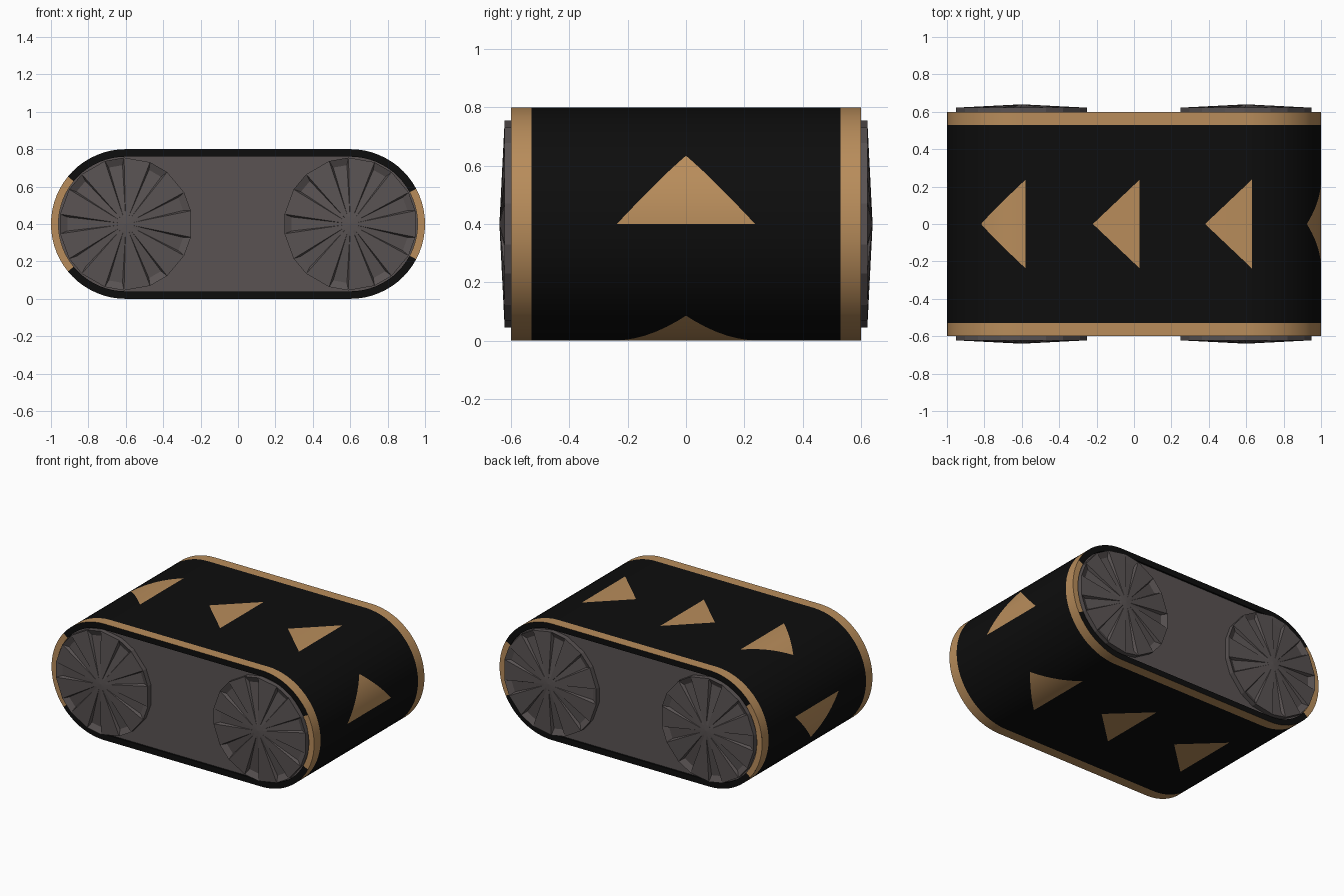
import bpy, bmesh, math
from mathutils import Vector

if "Cube" in bpy.data.objects:
    bpy.data.objects.remove(bpy.data.objects["Cube"])

R, HALF, W, BAND, LIP = 0.4, 0.6, 0.6, 0.53, 0.04
ARC = math.pi * R
S0 = -ARC                       # start of the loop: lower right, running up
LENGTH = 2 * ARC + 4 * HALF
STEPS = 32


def material(name, rgb):
    m = bpy.data.materials.new(name)
    m.use_nodes = True
    m.diffuse_color = (*rgb, 1)
    b = m.node_tree.nodes["Principled BSDF"]
    b.inputs["Base Color"].default_value = (*rgb, 1)
    b.inputs["Roughness"].default_value = 0.8
    return m


black = material("black_rubber", (0.004, 0.004, 0.004))
tan = material("tan_paint", (0.48, 0.265, 0.105))
grey = material("warm_grey_metal", (0.10, 0.086, 0.086))


def finish(bm, name, mats, smooth=False):
    bmesh.ops.recalc_face_normals(bm, faces=bm.faces[:])
    me = bpy.data.meshes.new(name)
    bm.to_mesh(me)
    bm.free()
    ob = bpy.data.objects.new(name, me)
    bpy.context.collection.objects.link(ob)
    for m in mats:
        me.materials.append(m)
    if smooth:
        bpy.ops.object.select_all(action='DESELECT')
        ob.select_set(True)
        bpy.context.view_layer.objects.active = ob
        bpy.ops.object.shade_smooth_by_angle(angle=math.radians(30))
    return ob


def wrap(s, y, r=R):
    """Point on the rounded loop at running length s."""
    if s <= 0:
        a, cx = math.pi / 2 + s / R, HALF
    elif s <= 2 * HALF:
        return Vector((HALF - s, y, R + r))
    elif s <= 2 * HALF + ARC:
        a, cx = math.pi / 2 + (s - 2 * HALF) / R, -HALF
    else:
        return Vector((s - 3 * HALF - ARC, y, R - r))
    return Vector((cx + r * math.cos(a), y, R + r * math.sin(a)))


stations = [S0 + ARC * i / STEPS for i in range(STEPS + 1)]
stations += [2 * HALF + ARC * i / STEPS for i in range(STEPS + 1)]
stations.append(S0 + LENGTH)

# Belt: a flat strip is cut along the arrows, coloured, then wrapped
ARROWS = (-1.24, -0.628, -0.03, 0.57, 1.18, 1.78, 2.48, 3.07)
A_LEN, A_HALF = 0.25, 0.237
bm = bmesh.new()
rows = [[bm.verts.new((s, y, 0)) for y in (-W, -BAND, BAND, W)] for s in stations]
for p, q in zip(rows, rows[1:]):
    for j in range(3):
        bm.faces.new((p[j], q[j], q[j + 1], p[j + 1]))


def cut(faces, co, no):
    geom = set(faces)
    for f in faces:
        geom.update(f.edges)
        geom.update(f.verts)
    bmesh.ops.bisect_plane(bm, geom=list(geom), dist=1e-6, plane_co=co, plane_no=no)


for base in ARROWS:
    for s in (base, base + A_LEN):
        cut(bm.faces[:], (s, 0, 0), (1, 0, 0))
    for side in (-1, 1):
        inside = [f for f in bm.faces
                  if base < f.calc_center_median().x < base + A_LEN
                  and abs(f.calc_center_median().y) < BAND]
        cut(inside, (base + A_LEN, 0, 0), (A_HALF, side * A_LEN, 0))

for f in bm.faces:
    c = f.calc_center_median()
    arrow = any(0 < c.x - b < A_LEN and abs(c.y) < A_HALF * (1 - (c.x - b) / A_LEN)
                for b in ARROWS)
    f.material_index = int(arrow or abs(c.y) > BAND)
for v in bm.verts:
    v.co = wrap(v.co.x, v.co.y)
bmesh.ops.remove_doubles(bm, verts=bm.verts[:], dist=1e-5)
finish(bm, "belt", [black, tan], True)

# Belt edges: black rims with tan ends
for label, side in (("front", -1), ("back", 1)):
    bm = bmesh.new()
    rings = [[bm.verts.new(wrap(s, side * y, r)) for s in stations[:-1]]
             for r, y in ((R, W), (R - LIP, W), (R - LIP, W - 0.012))]
    n = len(rings[0])
    for a, b in zip(rings, rings[1:]):
        for i in range(n):
            k = (i + 1) % n
            f = bm.faces.new((a[i], a[k], b[k], b[i]))
            c = f.calc_center_median()
            tilt = math.degrees(math.atan2(abs(c.z - R), abs(c.x) - HALF))
            limit = 30 if c.x > 0 else 41
            f.material_index = int(abs(c.x) > HALF and tilt < limit)
    finish(bm, label + "_belt_edge", [black, tan], True)

    # Side panel inside the rim
    bm = bmesh.new()
    bm.faces.new([bm.verts.new(wrap(s, side * (W - 0.012), R - LIP))
                  for s in stations[:-1]])
    panel = finish(bm, label + "_side_panel", [grey])
    if panel.data.polygons[0].normal.y * side < 0:
        panel.data.flip_normals()

# Rollers: shallow cones with wedge grooves
GROOVES, GROOVE_HALF = 9, math.radians(8.5)
HUB, RIM, FLOOR = 0.04, 0.355, 0.315


def roller(name, cx, side):
    bm = bmesh.new()

    def vert(r, a, y):
        return bm.verts.new((cx + r * math.cos(a), side * y, R + r * math.sin(a)))

    tip = vert(0, 0, 0.64)
    spokes = []
    for i in range(GROOVES):
        mid = math.radians(20) + math.tau * i / GROOVES
        for d in (-1, 1):
            a = mid + d * GROOVE_HALF
            spokes.append((vert(HUB, a, 0.638), vert(RIM, a, 0.622),
                           vert(FLOOR, mid + d * GROOVE_HALF * 0.8, 0.603),
                           vert(RIM, a, 0.58)))
    for i, (h, r, f, b) in enumerate(spokes):
        h2, r2, f2, b2 = spokes[(i + 1) % len(spokes)]
        bm.faces.new((tip, h, h2))
        bm.faces.new((r, b, b2, r2))
        if i % 2 == 0:
            bm.faces.new((h, f, f2, h2))
            bm.faces.new((f, r, r2, f2))
            bm.faces.new((h, r, f))
            bm.faces.new((h2, f2, r2))
        else:
            bm.faces.new((h, r, r2, h2))
    bm.faces.new([s[3] for s in spokes])
    finish(bm, name, [grey])


for label, side in (("front", -1), ("back", 1)):
    for end, cx in (("left", HALF), ("right", -HALF)):
        roller(f"{label}_{end}_roller", cx, side)
